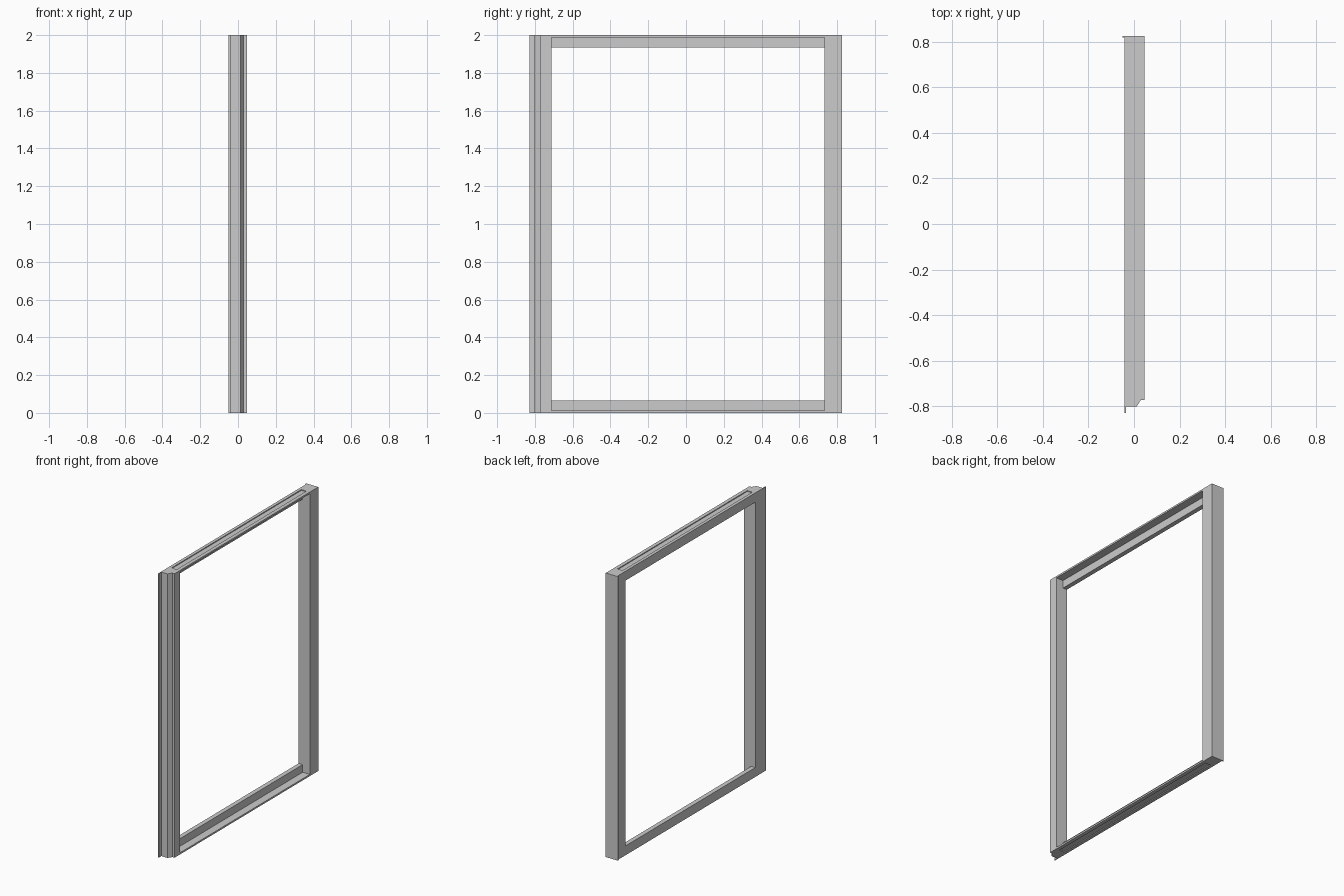
import bpy, bmesh
from mathutils import Vector

if "Cube" in bpy.data.objects:
    bpy.data.objects.remove(bpy.data.objects["Cube"])


def extrude_profile(name, points, place, start, end):
    """Extrude a closed 2D outline; place(u, v, t) maps it into space."""
    bm = bmesh.new()
    face = bm.faces.new([bm.verts.new(place(u, v, start)) for u, v in points])
    result = bmesh.ops.extrude_face_region(bm, geom=[face])
    shift = Vector(place(0, 0, end)) - Vector(place(0, 0, start))
    moved = [g for g in result["geom"] if isinstance(g, bmesh.types.BMVert)]
    bmesh.ops.translate(bm, verts=moved, vec=shift)
    bmesh.ops.recalc_face_normals(bm, faces=bm.faces[:])
    mesh = bpy.data.meshes.new(name)
    bm.to_mesh(mesh)
    bm.free()
    obj = bpy.data.objects.new(name, mesh)
    bpy.context.collection.objects.link(obj)
    return obj


def upright(u, v, t):
    return (u, v, t)


HEIGHT = 2.0
BACK, FRONT = -0.041, 0.047      # x limits of the frame body
INNER_L, INNER_R = -0.712, 0.732  # y limits of the opening

# Meeting stile: chamfered step on one edge, thin sealing fin on the other
extrude_profile("meeting_stile", [
    (BACK, INNER_L), (FRONT, INNER_L), (FRONT, -0.773), (0.03, -0.773),
    (0.012, -0.801), (-0.036, -0.801), (-0.036, -0.829), (BACK, -0.829),
], upright, 0, HEIGHT)

# Hinge stile: plain box with a small lip at the outer back corner
extrude_profile("hinge_stile", [
    (BACK, INNER_R), (FRONT, INNER_R), (FRONT, 0.826), (-0.05, 0.826),
    (-0.05, 0.820), (BACK, 0.820),
], upright, 0, HEIGHT)

# Rails: outer plate with a shallow slot, and an upstand behind the glass rebate
rail = [
    (BACK, 0), (-0.019, 0), (-0.019, 0.006), (0.021, 0.006), (0.021, 0),
    (FRONT, 0), (FRONT, 0.012), (-0.009, 0.012), (-0.009, 0.066), (BACK, 0.066),
]
extrude_profile("bottom_rail", rail, lambda u, v, t: (u, t, v), INNER_L, INNER_R)
extrude_profile("top_rail", rail, lambda u, v, t: (u, t, HEIGHT - v), INNER_L, INNER_R)
